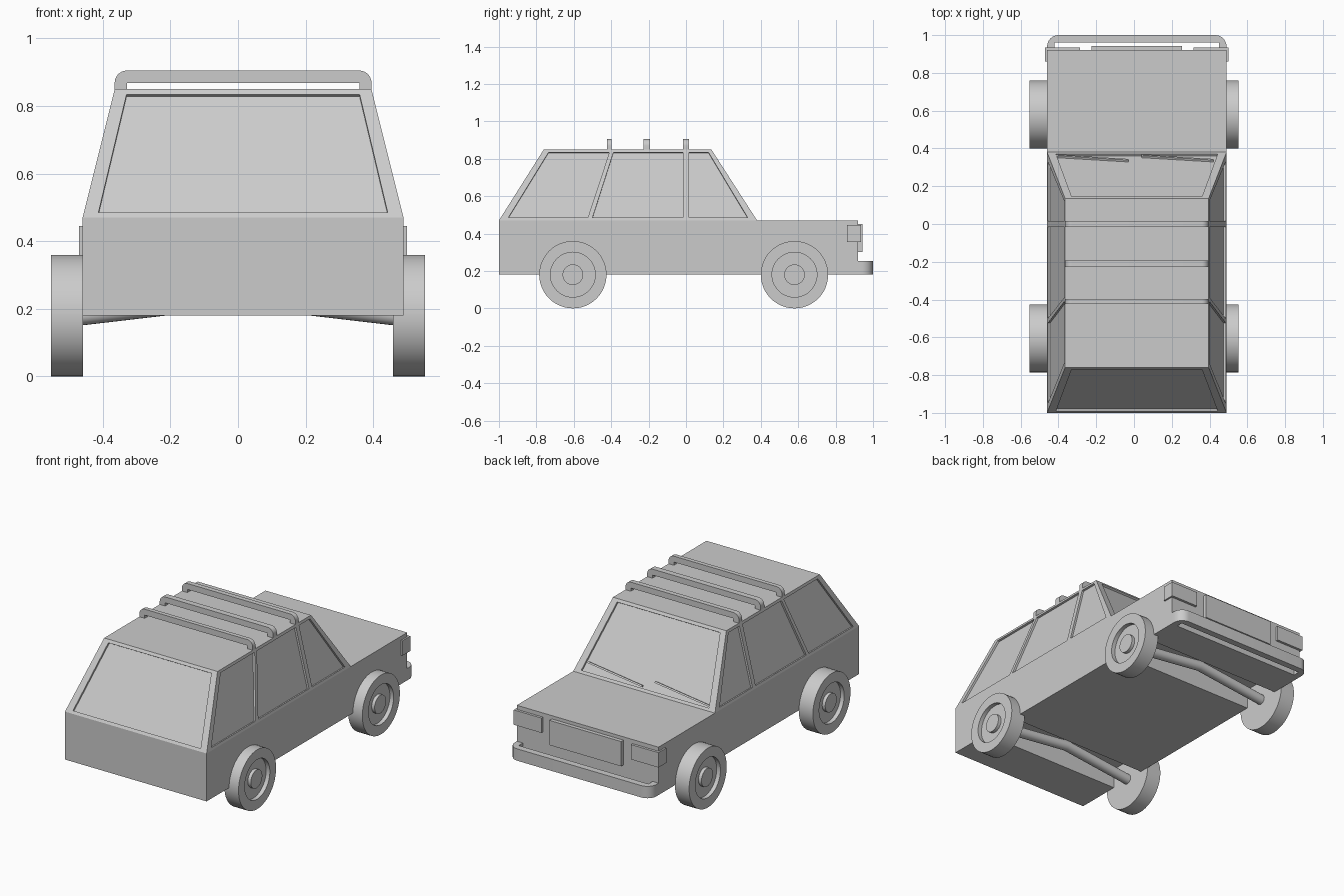
import bpy, bmesh, math
from mathutils import Vector

old = bpy.data.objects.get("Cube")
if old:
    bpy.data.objects.remove(old)

CX = 0.015                      # body centre line
HALF = 0.475                    # body half width
SILL, BELT, ROOF = 0.18, 0.47, 0.85

grey = bpy.data.materials.new("plain_grey")
grey.use_nodes = True
tone = (0.6, 0.6, 0.6, 1)
grey.diffuse_color = tone
grey.node_tree.nodes["Principled BSDF"].inputs["Base Color"].default_value = tone


def finish(name, bm, smooth=False):
    bmesh.ops.recalc_face_normals(bm, faces=bm.faces[:])
    mesh = bpy.data.meshes.new(name)
    bm.to_mesh(mesh)
    bm.free()
    mesh.materials.append(grey)
    obj = bpy.data.objects.new(name, mesh)
    bpy.context.collection.objects.link(obj)
    if smooth:
        select(obj)
        bpy.ops.object.shade_smooth_by_angle(angle=math.radians(35))
    return obj


def select(obj):
    bpy.ops.object.select_all(action='DESELECT')
    obj.select_set(True)
    bpy.context.view_layer.objects.active = obj


def loft(bm, a, b):
    """Closed solid between two matching outlines."""
    va = [bm.verts.new(p) for p in a]
    vb = [bm.verts.new(p) for p in b]
    n = len(a)
    bm.faces.new(va)
    bm.faces.new(vb[::-1])
    for i in range(n):
        bm.faces.new((va[i], vb[i], vb[(i + 1) % n], va[(i + 1) % n]))


def rect(x0, x1, y0, y1, z):
    return [(x0, y0, z), (x1, y0, z), (x1, y1, z), (x0, y1, z)]


def box(name, x0, x1, y0, y1, z0, z1):
    bm = bmesh.new()
    loft(bm, rect(x0, x1, y0, y1, z0), rect(x0, x1, y0, y1, z1))
    return finish(name, bm)


def cut(obj, cutter):
    mod = obj.modifiers.new("cut", 'BOOLEAN')
    mod.operation, mod.solver, mod.object = 'DIFFERENCE', 'EXACT', cutter
    select(obj)
    bpy.ops.object.modifier_apply(modifier=mod.name)
    bpy.data.objects.remove(cutter)


# Sloping cabin planes as functions of height
def rise(z): return (z - BELT) / (ROOF - BELT)
def side_x(z): return HALF - 0.095 * rise(z)
def tail_y(z): return -1 + 0.24 * rise(z)
def screen_y(z): return 0.38 - 0.245 * rise(z)


# Lower body with cross channels for the axles
AXLES = {"tail": -0.605, "nose": 0.58}
body = box("lower_body", CX - HALF, CX + HALF, -1, 0.92, SILL, BELT)
for y in AXLES.values():
    cut(body, box("channel", -0.6, 0.6, y - 0.12, y + 0.12, 0.1, 0.3))

# Cabin with recessed windows
bm = bmesh.new()
loft(bm, *[rect(CX - side_x(z), CX + side_x(z), tail_y(z), screen_y(z), z) for z in (BELT, ROOF)])
cabin = finish("cabin", bm)

panes = bmesh.new()
LOW, HIGH = 0.485, 0.834


def pane(points):
    pts = [Vector(p) for p in points]
    n = (pts[1] - pts[0]).cross(pts[2] - pts[0]).normalized() * 0.012
    loft(panes, [p - n for p in pts], [p + n for p in pts])


for plane in (tail_y, screen_y):
    pane([(CX + s * w, plane(z), z) for s, w, z in
          ((-1, 0.428, LOW), (1, 0.428, LOW), (1, 0.345, HIGH), (-1, 0.345, HIGH))])
# each side window: low back, low front, high front, high back
side_windows = ((-0.95, -0.525, -0.41, -0.735), (-0.5, -0.015, -0.015, -0.388), (0.015, 0.33, 0.12, 0.015))
for s in (-1, 1):
    for ys in side_windows:
        pane([(CX + s * side_x(z), y, z) for y, z in zip(ys, (LOW, LOW, HIGH, HIGH))])
cut(cabin, finish("pane_cutter", panes))


# Shallow U-shaped bar with rounded outer corners: (across, outward) outline
def bar_outline(half, depth, thick, radius):
    right = [(half - thick, 0), (half, 0)]
    for i in range(9):
        a = math.radians(90 * i / 8)
        right.append((half - radius + radius * math.cos(a), depth - radius + radius * math.sin(a)))
    inner = [(-half + thick, depth - thick), (half - thick, depth - thick)]
    return right + [(-x, y) for x, y in reversed(right)] + inner


for i, (y, w) in enumerate(((0, 0.03), (-0.21, 0.036), (-0.41, 0.026))):
    outline = bar_outline(0.38, 0.055, 0.036, 0.036)
    bm = bmesh.new()
    loft(bm, *[[(CX + u, y + e * w / 2, ROOF + v) for u, v in outline] for e in (-1, 1)])
    finish(f"roof_bar_{i + 1}", bm, True)

# Bumper, grille and lamps
bm = bmesh.new()
outline = bar_outline(HALF, 0.08, 0.04, 0.06)
loft(bm, *[[(CX + u, 0.92 + v, z) for u, v in outline] for z in (SILL, 0.252)])
finish("bumper", bm, True)
box("grille", CX - 0.24, CX + 0.24, 0.91, 0.943, 0.3, 0.45)
for name, s in (("right", -1), ("left", 1)):
    xs = sorted((CX + s * 0.3, CX + s * 0.485))
    box(f"{name}_lamp", *xs, 0.86, 0.935, 0.355, 0.445)

# Wipers lying on the windscreen
for i, x0 in enumerate((-0.41, 0.04)):
    ends = []
    for x, z in ((x0, 0.49), (x0 + 0.38, 0.525)):
        y = screen_y(z)
        ends.append([(x, y - 0.014, z - 0.006), (x, y, z), (x, y - 0.006, z + 0.008), (x, y - 0.018, z + 0.002)])
    bm = bmesh.new()
    loft(bm, *ends)
    finish(f"wiper_{i + 1}", bm)


# Wheels: lathe profile of (radius, distance outward)
WHEEL = ((0, 0), (0.18, 0), (0.18, 0.095), (0.12, 0.095), (0.12, 0.07), (0.055, 0.07), (0.055, 0.09), (0, 0.09))


def wheel(name, s, y):
    bm = bmesh.new()
    pts = [bm.verts.new((s * (0.458 + d), y, SILL + r)) for r, d in WHEEL]
    edges = [bm.edges.new(p) for p in zip(pts, pts[1:])]
    bmesh.ops.spin(bm, geom=pts + edges, cent=(0, y, SILL), axis=(1, 0, 0), angle=math.tau, steps=48)
    bmesh.ops.remove_doubles(bm, verts=bm.verts[:], dist=1e-5)
    finish(name, bm, True)


# Axles: round tubes bent upward in the middle
def axle(name, y):
    bm = bmesh.new()
    rings = []
    for x, z in ((-0.47, SILL), (0, 0.235), (0.47, SILL)):
        angles = [math.tau * i / 20 for i in range(20)]
        rings.append([bm.verts.new((x, y + 0.03 * math.cos(a), z + 0.03 * math.sin(a))) for a in angles])
    for a, b in zip(rings, rings[1:]):
        for i in range(20):
            j = (i + 1) % 20
            bm.faces.new((a[i], a[j], b[j], b[i]))
    bm.faces.new(rings[0])
    bm.faces.new(rings[-1])
    finish(name, bm, True)


for end, y in AXLES.items():
    axle(f"{end}_axle", y)
    for side, s in (("right", -1), ("left", 1)):
        wheel(f"{end}_{side}_wheel", s, y)
